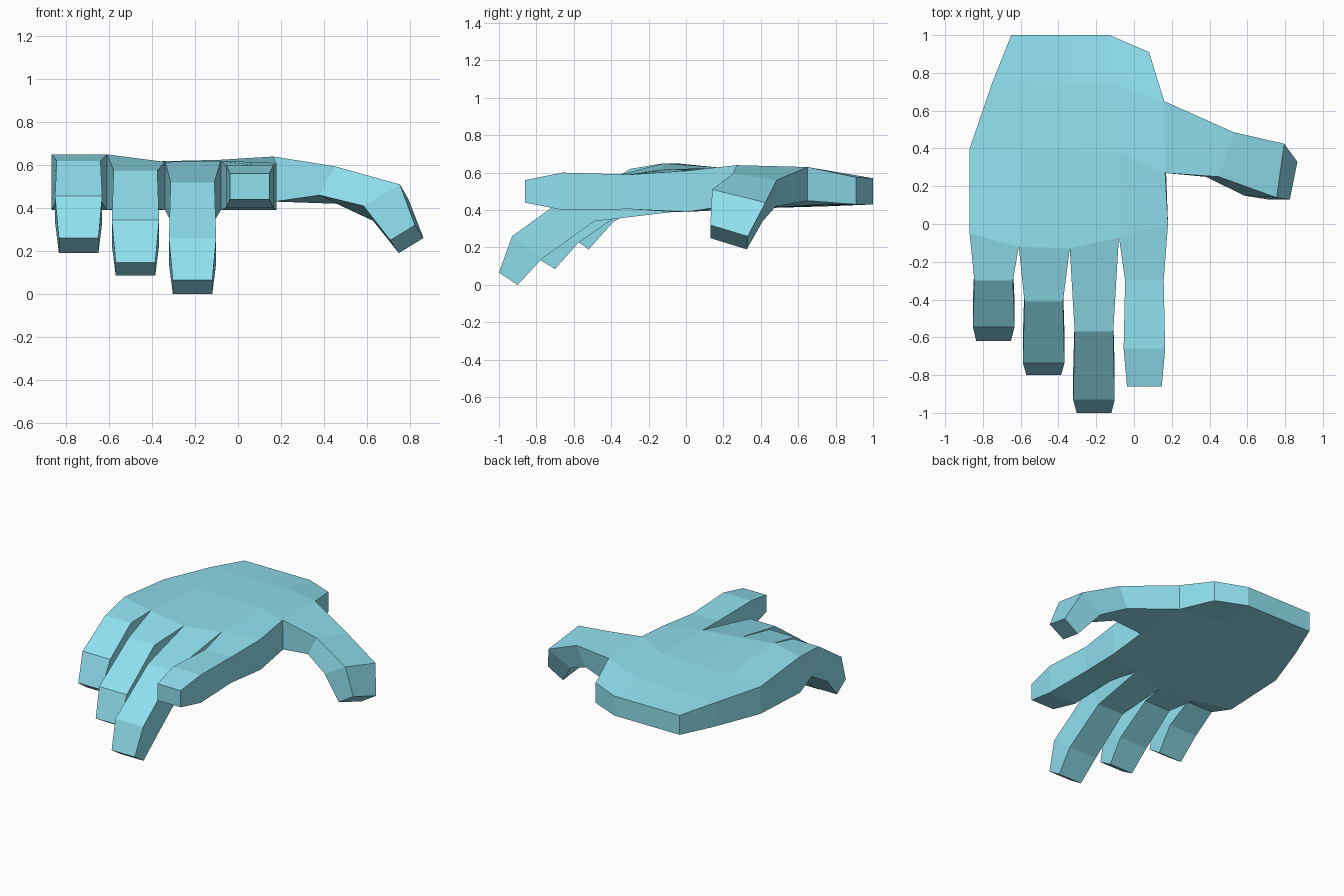
import bpy, bmesh
from mathutils import Vector

if "Cube" in bpy.data.objects:
    bpy.data.objects.remove(bpy.data.objects["Cube"])

bm = bmesh.new()


def face(points):
    bm.faces.new([bm.verts.new(p) for p in points])


def loft(rings):
    """Four-sided tube through the rings, closed at the far end."""
    for a, b in zip(rings, rings[1:]):
        for i in range(4):
            j = (i + 1) % 4
            face([a[i], a[j], b[j], b[i]])
    face(rings[-1])


def spread(left, mid, right):
    """Five points across the palm: two filled in between left and mid."""
    l, m = Vector(left), Vector(mid)
    return [l, l.lerp(m, 1 / 3), l.lerp(m, 2 / 3), m, Vector(right)]


# Palm rows from wrist to knuckles, upper and lower skin
top = [
    spread((-.65, 1, .57), (-.13, 1, .57), (.08, .91, .575)),
    spread((-.75, .75, .59), (-.13, .75, .605), (.16, .65, .63)),
    spread((-.87, .40, .605), (-.08, .38, .625), (.165, .27, .64)),
]
low = [
    spread((-.65, 1, .43), (-.13, 1, .43), (.08, .91, .43)),
    spread((-.75, .75, .42), (-.13, .75, .43), (.16, .65, .45)),
    spread((-.87, .40, .41), (-.08, .38, .41), (.17, .27, .43)),
]
knuckles = [(-.87, -.05, .65), (-.61, -.12, .65), (-.34, -.13, .615),
            (-.08, -.07, .62), (.18, 0, .61)]
top.append([Vector(p) for p in knuckles])
low.append([Vector((x, y, .39)) for x, y, z in knuckles])

for r in range(3):
    for c in range(4):
        for skin in (top, low):
            face([skin[r][c], skin[r][c + 1], skin[r + 1][c + 1], skin[r + 1][c]])
    # Palm sides, left open where the thumb joins
    for c in (0, 4):
        if (r, c) != (1, 4):
            face([top[r][c], top[r + 1][c], low[r + 1][c], low[r][c]])
for c in range(4):
    face([top[0][c], top[0][c + 1], low[0][c + 1], low[0][c]])

# Fingers, little to index: centre x, then (top y, top z, low y, low z) per joint
fingers = [
    (-.743, [(-.30, .62, -.22, .435), (-.545, .455, -.39, .335), (-.62, .26, -.52, .19)]),
    (-.478, [(-.41, .575, -.33, .395), (-.735, .345, -.575, .225), (-.80, .145, -.70, .085)]),
    (-.212, [(-.57, .52, -.49, .34), (-.93, .26, -.77, .14), (-1, .065, -.90, 0)]),
    (.055, [(-.30, .59, -.30, .405), (-.66, .60, -.66, .40), (-.86, .56, -.86, .44)]),
]
for i, (cx, joints) in enumerate(fingers):
    rings = [[top[3][i], top[3][i + 1], low[3][i + 1], low[3][i]]]
    for (ty, tz, ly, lz), w in zip(joints, (.102, .11, .092)):
        rings.append([(cx - w, ty, tz), (cx + w, ty, tz), (cx + w, ly, lz), (cx - w, ly, lz)])
    loft(rings)

# Thumb
loft([
    [top[1][4], top[2][4], low[2][4], low[1][4]],
    [(.53, .485, .56), (.45, .25, .595), (.38, .25, .46), (.46, .48, .42)],
    [(.795, .425, .44), (.755, .14, .51), (.585, .15, .41), (.63, .41, .34)],
    [(.865, .33, .26), (.825, .13, .32), (.71, .13, .25), (.75, .325, .19)],
])

# Weld the parts into one closed hand
bmesh.ops.remove_doubles(bm, verts=bm.verts, dist=.0005)
bmesh.ops.recalc_face_normals(bm, faces=bm.faces)
mesh = bpy.data.meshes.new("hand")
bm.to_mesh(mesh)
bm.free()

mat = bpy.data.materials.new("light_blue")
mat.diffuse_color = (.28, .75, .87, 1)
mat.use_nodes = True
mat.node_tree.nodes["Principled BSDF"].inputs["Base Color"].default_value = mat.diffuse_color
mesh.materials.append(mat)
bpy.context.collection.objects.link(bpy.data.objects.new("hand", mesh))
